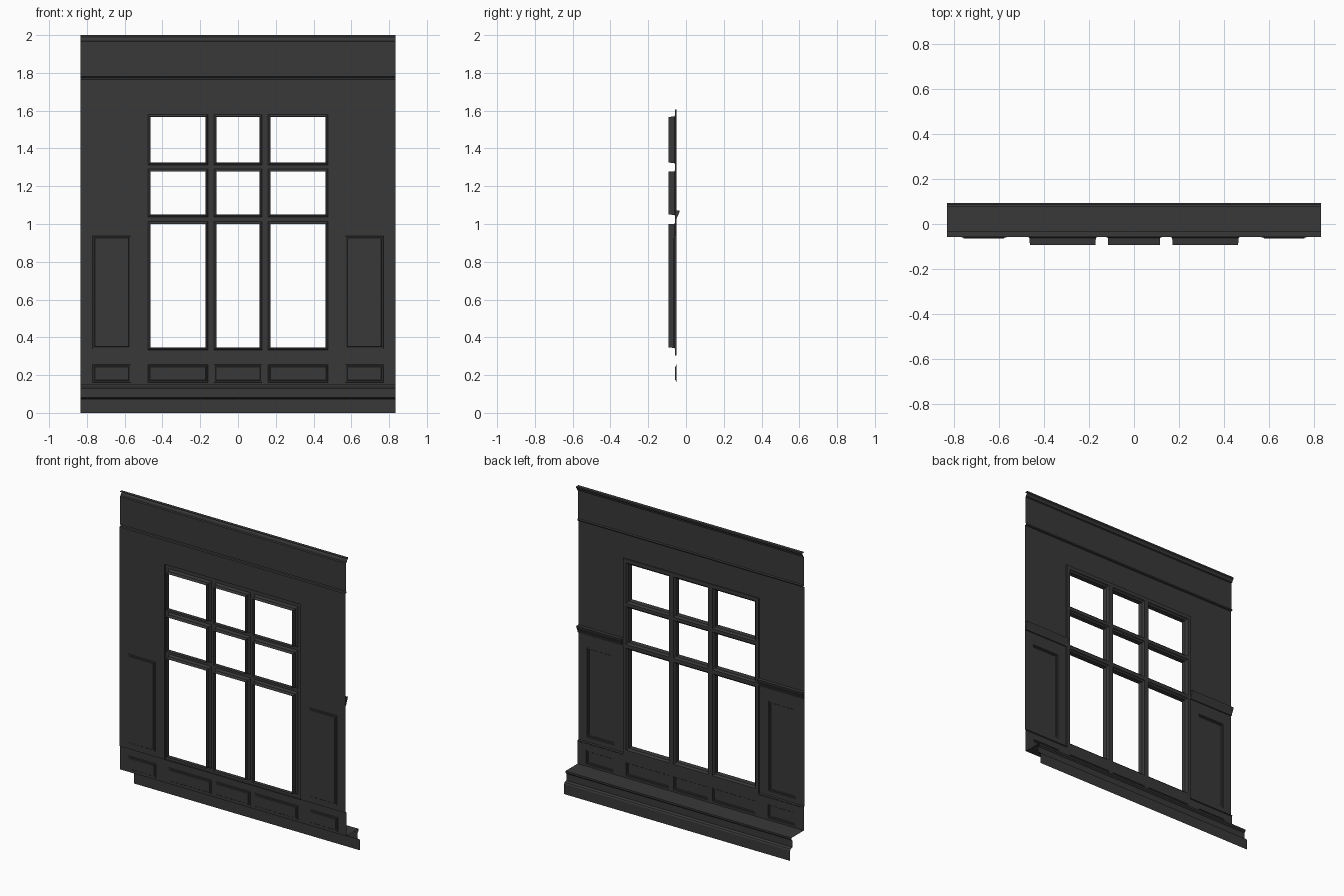
import bpy, bmesh

if "Cube" in bpy.data.objects:
    bpy.data.objects.remove(bpy.data.objects["Cube"])

WALL, CASING = -0.057, -0.050      # y of the wall field and of the raised casing
HALF = 0.833

mat = bpy.data.materials.new("dark_paint")
mat.diffuse_color = (0.04, 0.04, 0.04, 1)
mat.use_nodes = True
mat.node_tree.nodes["Principled BSDF"].inputs["Base Color"].default_value = mat.diffuse_color


def finish(name, bm):
    bmesh.ops.remove_doubles(bm, verts=bm.verts, dist=1e-5)
    me = bpy.data.meshes.new(name)
    bm.to_mesh(me)
    bm.free()
    me.materials.append(mat)
    ob = bpy.data.objects.new(name, me)
    bpy.context.collection.objects.link(ob)
    return ob


def quad(bm, pts):
    bm.faces.new([bm.verts.new(p) for p in pts])


def sheet(name, x0, x1, z0, z1, y, holes):
    """Flat sheet facing +y; each hole = (rect, [(inset, y), ...], fill)."""
    bm = bmesh.new()
    xs = sorted({x0, x1} | {v for h in holes for v in h[0][:2]})
    zs = sorted({z0, z1} | {v for h in holes for v in h[0][2:]})
    for a, b in zip(xs, xs[1:]):
        for c, d in zip(zs, zs[1:]):
            mx, mz = (a + b) / 2, (c + d) / 2
            if not any(r[0] < mx < r[1] and r[2] < mz < r[3] for r, _, _ in holes):
                quad(bm, [(a, y, c), (a, y, d), (b, y, d), (b, y, c)])
    for (a, b, c, d), rings, fill in holes:
        loops = []
        for i, yy in [(0, y)] + rings:
            loops.append([(a + i, yy, c + i), (a + i, yy, d - i),
                          (b - i, yy, d - i), (b - i, yy, c + i)])
        for p, q in zip(loops, loops[1:]):
            for k in range(4):
                n = (k + 1) % 4
                quad(bm, [p[k], p[n], q[n], q[k]])
        if fill:
            quad(bm, loops[-1])
    return finish(name, bm)


def moulding(name, profile, x0, x1, caps=False):
    """Extrude a (y, z) profile, listed bottom to top, along x."""
    bm = bmesh.new()
    for (ya, za), (yb, zb) in zip(profile, profile[1:]):
        quad(bm, [(x1, ya, za), (x0, ya, za), (x0, yb, zb), (x1, yb, zb)])
    if caps:
        quad_ends = [[(x, y, z) for y, z in profile] for x in (x0, x1)]
        quad(bm, quad_ends[0])
        quad(bm, quad_ends[1][::-1])
    return finish(name, bm)


def recess(y):
    return [(0.002, y - 0.004), (0.009, y - 0.004), (0.012, y - 0.008)]


# Window casing and glazing bars with deep reveals through nine openings
cols = [(-0.477, -0.159), (-0.128, 0.128), (0.159, 0.477)]
rows = [(0.333, 1.012), (1.037, 1.290), (1.312, 1.580)]
reveal = [(0.004, -0.058), (0.011, -0.062), (0.013, -0.093)]
sheet("window_frame", -0.5, 0.5, 0.305, 1.605, CASING,
      [((*c, *r), reveal, False) for c in cols for r in rows])

# Wall field around the window, with one tall sunk panel each side
tall = [(s[0], s[1], 0.34, 0.937) for s in ((-0.77, -0.568), (0.568, 0.77))]
sheet("wall_field", -HALF, HALF, 0.305, 1.765, WALL,
      [((-0.5, 0.5, 0.305, 1.605), [(0, CASING)], False)]
      + [(t, recess(WALL), True) for t in tall])

# Apron under the window with five low sunk panels
low = [(-0.77, -0.568), *cols, (0.568, 0.77)]
sheet("apron", -HALF, HALF, 0.148, 0.305, CASING,
      [((*p, 0.162, 0.256), recess(CASING), True) for p in low])

# Apron top ledges and chair rails on both sides
rail = [(WALL, 1.018), (-0.052, 1.02), (-0.047, 1.035), (-0.036, 1.06),
        (-0.034, 1.071), (WALL, 1.071)]
for side, x0, x1 in (("left", -HALF, -0.5), ("right", 0.5, HALF)):
    moulding("apron_ledge_" + side,
             [(CASING, 0.298), (-0.046, 0.301), (-0.046, 0.305), (WALL, 0.308)], x0, x1)
    moulding("chair_rail_" + side, rail, x0, x1, caps=True)

# Frieze with picture rail below and crown moulding on top
moulding("frieze_and_crown",
         [(WALL, 1.765), (-0.047, 1.768), (-0.045, 1.776), (-0.054, 1.78),
          (-0.054, 1.966), (-0.046, 1.97), (-0.043, 1.982), (-0.034, 1.99),
          (-0.034, 2.0), (WALL, 2.0)], -HALF, HALF)

# Stepped skirting base with a deep ledge
moulding("skirting_base",
         [(0.093, 0.0), (0.093, 0.068), (0.088, 0.076), (0.070, 0.082),
          (0.070, 0.128), (0.080, 0.136), (0.080, 0.148), (CASING, 0.148)], -HALF, HALF)
